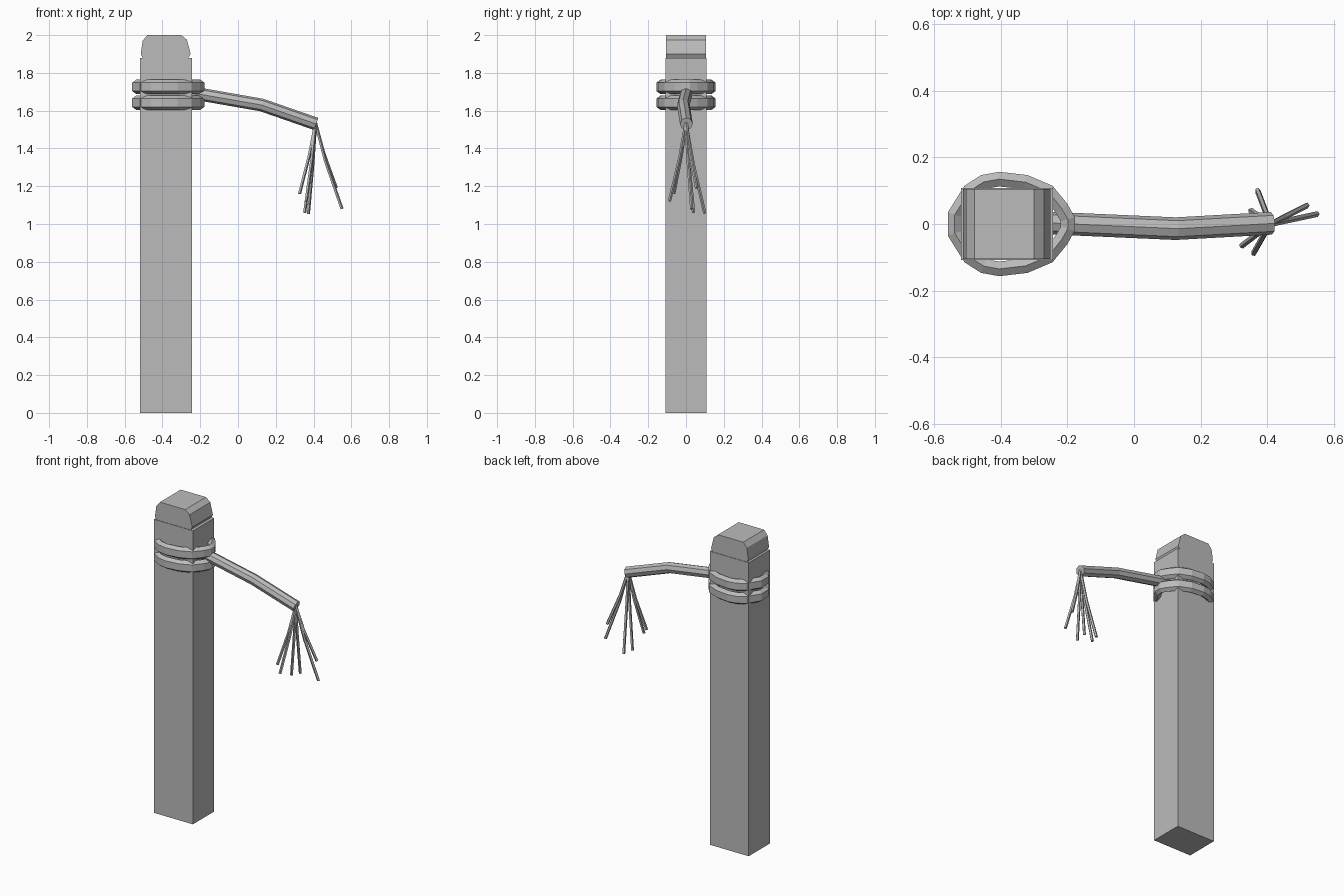
import bpy, bmesh, math
from mathutils import Vector

if "Cube" in bpy.data.objects:
    bpy.data.objects.remove(bpy.data.objects["Cube"], do_unlink=True)

grey = bpy.data.materials.new("plain_grey")
grey.use_nodes = True
colour = (0.5, 0.5, 0.5, 1)
grey.diffuse_color = colour
grey.node_tree.nodes["Principled BSDF"].inputs["Base Color"].default_value = colour


def finish(name, bm):
    bmesh.ops.recalc_face_normals(bm, faces=bm.faces)
    mesh = bpy.data.meshes.new(name)
    bm.to_mesh(mesh)
    bm.free()
    mesh.materials.append(grey)
    obj = bpy.data.objects.new(name, mesh)
    bpy.context.collection.objects.link(obj)
    return obj


def extrude_profile(name, profile, half_depth):
    """Front outline in x and z, extruded along y."""
    bm = bmesh.new()
    face = bm.faces.new([bm.verts.new((x, -half_depth, z)) for x, z in profile])
    new = bmesh.ops.extrude_face_region(bm, geom=[face])["geom"]
    moved = [v for v in new if isinstance(v, bmesh.types.BMVert)]
    bmesh.ops.translate(bm, verts=moved, vec=(0, 2 * half_depth, 0))
    return finish(name, bm)


def bridge(bm, loops, closed):
    """Join successive rings of vertices with quads."""
    count = len(loops[0])
    for i in range(len(loops) if closed else len(loops) - 1):
        a, b = loops[i], loops[(i + 1) % len(loops)]
        for j in range(count):
            k = (j + 1) % count
            bm.faces.new((a[j], a[k], b[k], b[j]))
    if not closed:
        bm.faces.new(loops[0])
        bm.faces.new(loops[-1])


def tube(name, path, radius, sides):
    bm = bmesh.new()
    path = [Vector(p) for p in path]
    loops = []
    for i, p in enumerate(path):
        along = (path[min(i + 1, len(path) - 1)] - path[max(i - 1, 0)]).normalized()
        side = along.cross(Vector((0, 1, 0))).normalized()
        other = along.cross(side)
        angles = [math.tau * j / sides for j in range(sides)]
        loops.append([bm.verts.new(p + radius * (side * math.cos(a) + other * math.sin(a)))
                      for a in angles])
    bridge(bm, loops, False)
    return finish(name, bm)


def rope_ring(name, z):
    """Egg-shaped loop with a hexagonal section, mirrored front to back."""
    half = [(-0.56, 0.035), (-0.51, 0.115), (-0.46, 0.147), (-0.405, 0.157),
            (-0.32, 0.147), (-0.245, 0.115), (-0.2, 0.06), (-0.178, 0.02)]
    outline = [Vector((x, y, z)) for x, y in half]
    outline += [Vector((x, -y, z)) for x, y in reversed(half)]
    section = [(0, 0.022), (0.022, 0.038), (0.044, 0.022),
               (0.044, -0.022), (0.022, -0.038), (0, -0.022)]
    bm = bmesh.new()
    loops = []
    for i, p in enumerate(outline):
        along = outline[(i + 1) % len(outline)] - outline[i - 1]
        inward = along.cross(Vector((0, 0, 1))).normalized()
        loops.append([bm.verts.new(p + inward * d + Vector((0, 0, h))) for d, h in section])
    bridge(bm, loops, True)
    return finish(name, bm)


# Square post and its bevelled cap, undercut at the base
extrude_profile("post", [(-0.52, 0), (-0.244, 0), (-0.244, 1.88), (-0.52, 1.88)], 0.108)
extrude_profile("cap", [(-0.5, 1.87), (-0.515, 1.9), (-0.505, 1.97), (-0.48, 2),
                        (-0.3, 2), (-0.27, 1.975), (-0.251, 1.9), (-0.268, 1.87)], 0.105)

# Two rope loops tied around the post
rope_ring("upper_rope_loop", 1.726)
rope_ring("lower_rope_loop", 1.642)

# Loose rope end
tube("rope_end", [(-0.25, 0.003, 1.694), (-0.19, 0, 1.685), (0.125, -0.014, 1.63),
                  (0.413, 0.002, 1.53)], 0.034, 8)

# Frayed strands, bent slightly on the way down
root = Vector((0.41, 0, 1.535))
tips = [(0.55, 0.03, 1.08), (0.52, 0.056, 1.19), (0.372, 0.1, 1.055),
        (0.352, 0.04, 1.06), (0.325, -0.065, 1.16), (0.36, -0.088, 1.12)]
for n, tip in enumerate(tips, 1):
    tip = Vector(tip)
    bend = root.lerp(tip, 0.38)
    bend.z = root.z + (tip.z - root.z) * 0.45
    tube(f"frayed_strand_{n}", [root, bend, tip], 0.009, 5)
